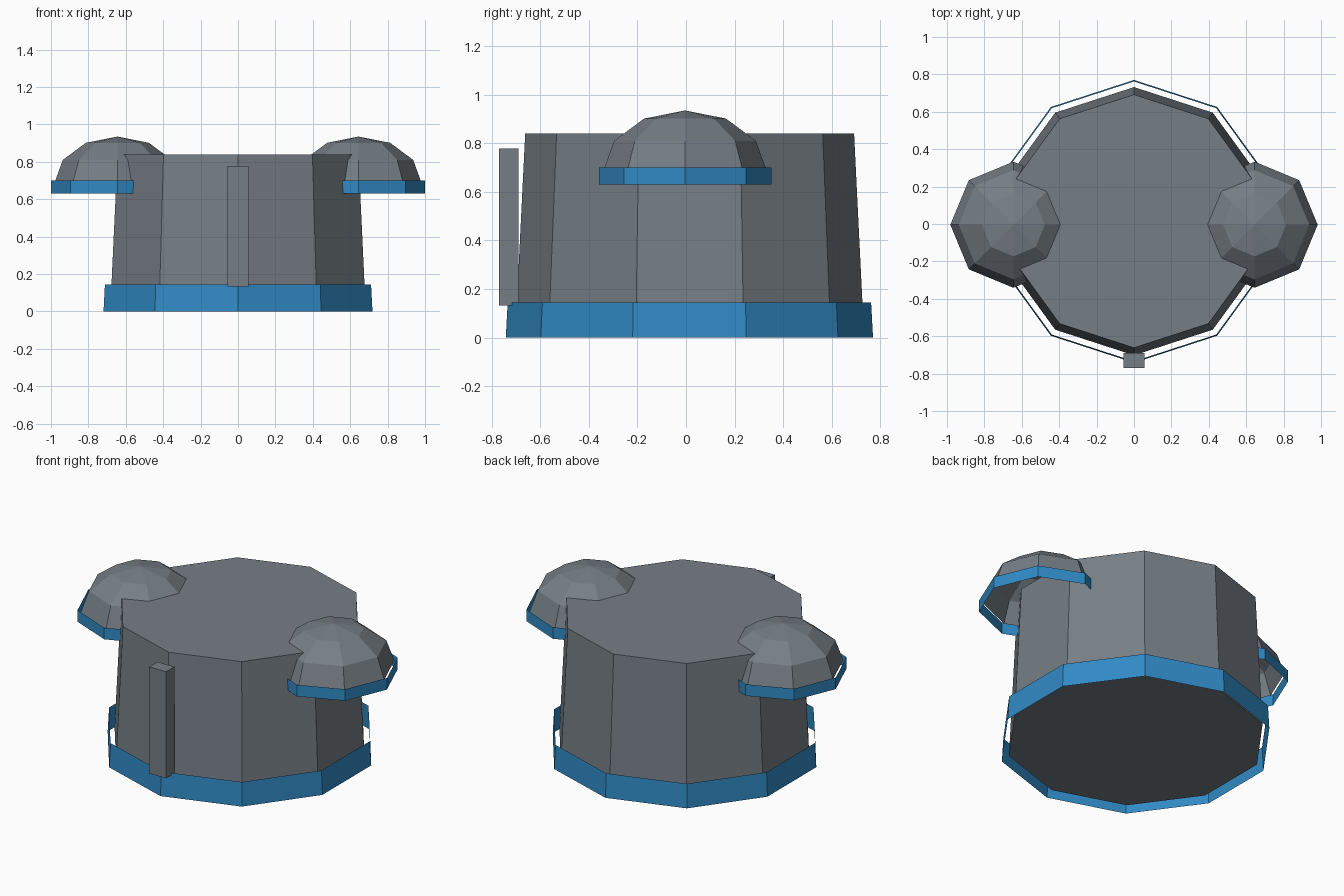
import bpy, bmesh, math

if "Cube" in bpy.data.objects:
    bpy.data.objects.remove(bpy.data.objects["Cube"])


def material(name, rgb):
    m = bpy.data.materials.new(name)
    m.diffuse_color = (*rgb, 1)
    m.use_nodes = True
    m.node_tree.nodes["Principled BSDF"].inputs["Base Color"].default_value = m.diffuse_color
    return m


GREY = material("slate grey", (0.18, 0.21, 0.235))
BLUE = material("trim blue", (0.03, 0.255, 0.56))


def lathe(name, mat, sides, profile, centre, start=0.0, cap_bottom=False, cap_top=False):
    """Stack regular polygon rings (radius, z); a zero radius makes an apex."""
    bm = bmesh.new()
    rings = []
    for r, z in profile:
        n = sides if r > 0 else 1
        rings.append([bm.verts.new((centre[0] + r * math.cos(start + 2 * math.pi * i / sides),
                                    centre[1] + r * math.sin(start + 2 * math.pi * i / sides), z))
                      for i in range(n)])
    for a, b in zip(rings, rings[1:]):
        for i in range(sides):
            j = (i + 1) % sides
            if len(b) == 1:
                bm.faces.new((a[i], a[j], b[0]))
            else:
                bm.faces.new((a[i], a[j], b[j], b[i]))
    if cap_bottom:
        bm.faces.new(rings[0][::-1])
    if cap_top:
        bm.faces.new(rings[-1])
    me = bpy.data.meshes.new(name)
    bm.to_mesh(me)
    bm.free()
    me.materials.append(mat)
    ob = bpy.data.objects.new(name, me)
    bpy.context.collection.objects.link(ob)
    return ob


# Tapered ten-sided main drum and the open trim band around its foot
UP = math.pi / 2
lathe("main_drum", GREY, 10, [(0.717, 0.03), (0.677, 0.84)], (0, 0.015), UP, True, True)
lathe("base_band", BLUE, 10, [(0.756, 0.0), (0.748, 0.145)], (0, 0.014), UP)

# Side domes, open underneath, each with an open rim band
R, H, Z = 0.337, 0.25, 0.685
dome = [(R * math.cos(math.radians(a)), Z + H * math.sin(math.radians(a))) for a in (0, 30, 60)]
dome.append((0, Z + H))
for side, s in (("left", -1), ("right", 1)):
    c = (s * 0.645, -0.004)
    lathe(side + "_dome", GREY, 8, dome, c)
    lathe(side + "_dome_band", BLUE, 8, [(0.355, 0.63), (0.355, 0.70)], c)

# Upright post on the front
bpy.ops.mesh.primitive_cube_add(size=1, location=(0, -0.729, 0.455))
post = bpy.context.object
post.name = "front_post"
post.scale = (0.112, 0.08, 0.645)
post.data.materials.append(GREY)
